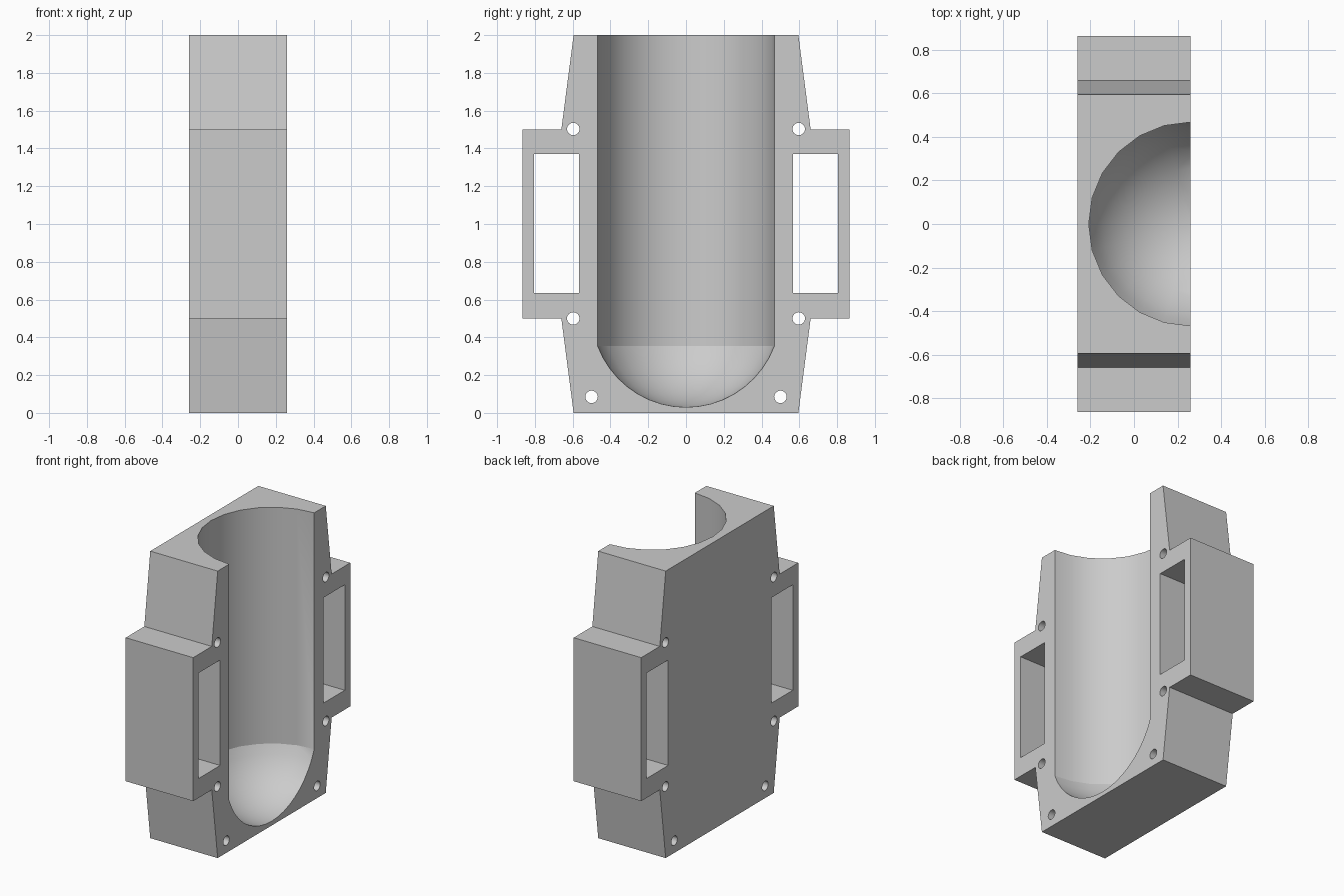
import bpy, bmesh
from math import sin, cos, asin, radians, tau
from mathutils import Matrix, Vector

cube = bpy.data.objects.get("Cube")
if cube:
    bpy.data.objects.remove(cube, do_unlink=True)

HALF = 0.26        # half thickness of the block
BORE = 0.468       # radius of the round channel
DOME = 0.5         # radius of the channel's domed floor
DOME_Z = 0.53      # centre height of the dome

grey = bpy.data.materials.new("plain_grey")
grey.use_nodes = True
colour = (0.6, 0.6, 0.6, 1)
grey.diffuse_color = colour
grey.node_tree.nodes["Principled BSDF"].inputs["Base Color"].default_value = colour


def finish(name, bm):
    bmesh.ops.recalc_face_normals(bm, faces=bm.faces)
    mesh = bpy.data.meshes.new(name)
    bm.to_mesh(mesh)
    bm.free()
    mesh.materials.append(grey)
    obj = bpy.data.objects.new(name, mesh)
    bpy.context.collection.objects.link(obj)
    return obj


# Block: half outline (y, z) mirrored, then extruded through its thickness
side = [(0.595, 0), (0.66, 0.5), (0.865, 0.5), (0.865, 1.5), (0.66, 1.5), (0.595, 2)]
outline = side + [(-y, z) for y, z in reversed(side)]
bm = bmesh.new()
face = bm.faces.new([bm.verts.new((-HALF, y, z)) for y, z in outline])
ext = bmesh.ops.extrude_face_region(bm, geom=[face])
bmesh.ops.translate(bm, vec=(2 * HALF, 0, 0),
                    verts=[v for v in ext["geom"] if isinstance(v, bmesh.types.BMVert)])
body = finish("half_shell_body", bm)

# Channel cutter: a domed profile spun about the parting face
bm = bmesh.new()
steps = 9
end = asin(BORE / DOME)
profile = [(DOME * sin(end * i / steps), DOME_Z - DOME * cos(end * i / steps))
           for i in range(steps + 1)] + [(BORE, 2.1), (0, 2.1)]
points = [bm.verts.new((HALF + r, 0, z)) for r, z in profile]
edges = [bm.edges.new(pair) for pair in zip(points, points[1:])]
bmesh.ops.spin(bm, geom=points + edges, cent=(HALF, 0, 0), axis=(0, 0, 1),
               angle=tau, steps=24, use_merge=True)
bmesh.ops.remove_doubles(bm, verts=bm.verts, dist=0.0005)

# Strap window and bolt hole cutters on both sides
for s in (-1, 1):
    bmesh.ops.create_cube(bm, size=1, matrix=Matrix.Translation((0, s * 0.686, 1.0025))
                          @ Matrix.Diagonal((1, 0.237, 0.735, 1)))
    for y, z in [(0.5, 0.085), (0.597, 0.5), (0.597, 1.503)]:
        bmesh.ops.create_cone(bm, cap_ends=True, segments=24, radius1=0.033,
                              radius2=0.033, depth=1,
                              matrix=Matrix.Translation((0, s * y, z))
                              @ Matrix.Rotation(radians(90), 4, "Y"))
cutter = finish("opening_cutter", bm)
cutter.hide_render = True

# Cut the openings, then smooth only the curved walls
cut = body.modifiers.new("openings", "BOOLEAN")
cut.operation = "DIFFERENCE"
cut.solver = "EXACT"
cut.object = cutter
bpy.ops.object.select_all(action="DESELECT")
body.select_set(True)
bpy.context.view_layer.objects.active = body
bpy.ops.object.modifier_apply(modifier=cut.name)
bpy.data.objects.remove(cutter, do_unlink=True)
bpy.ops.object.shade_smooth_by_angle(angle=radians(20))
